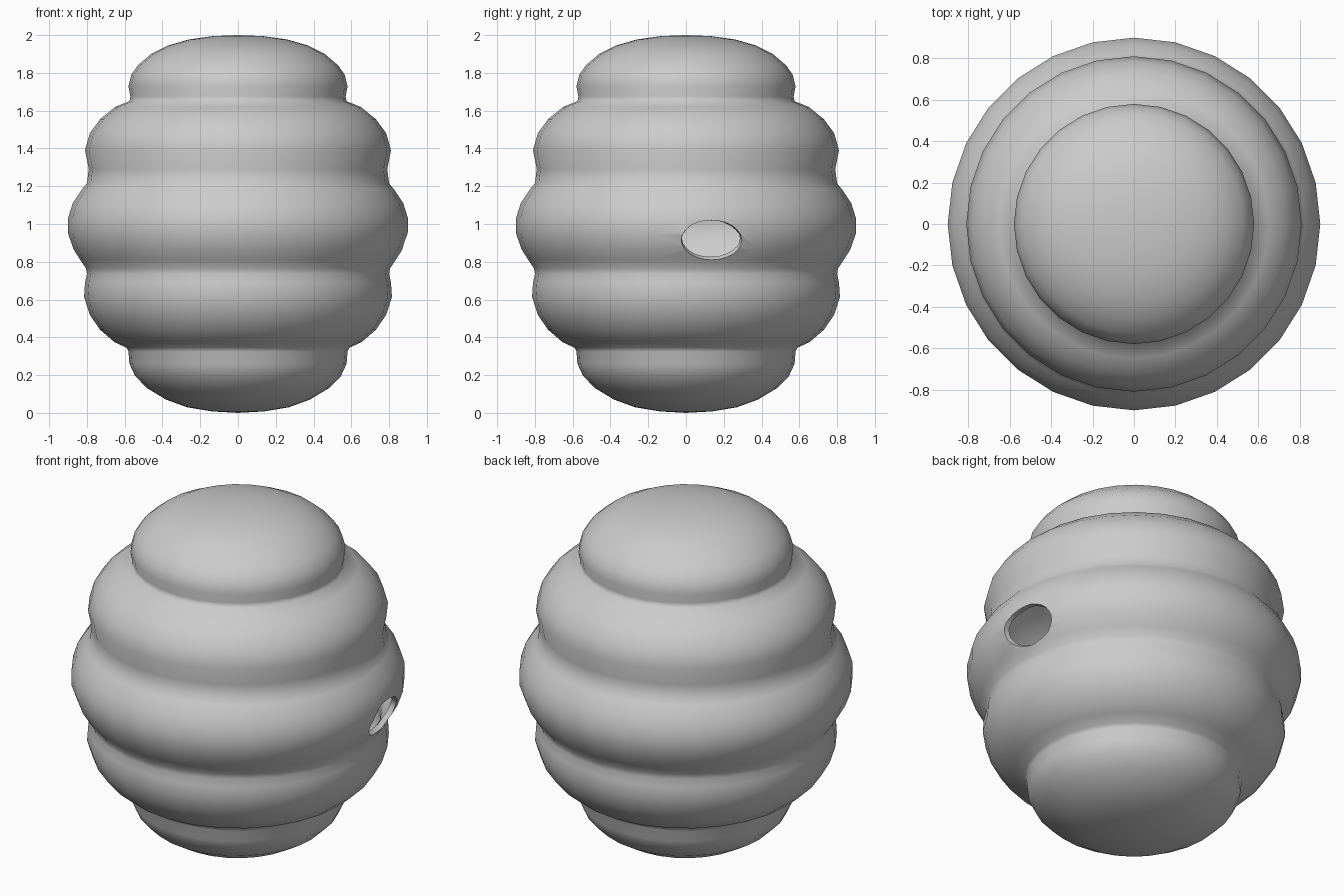
import bpy, bmesh, math

if "Cube" in bpy.data.objects:
    bpy.data.objects.remove(bpy.data.objects["Cube"])

SIDES = 28
HOLE_Y, HOLE_Z, HOLE_RY, HOLE_RZ = 0.135, 0.915, 0.16, 0.105

# Profile of the ringed hive body: (radius, height)
profile = [
    (0.14, 0.008), (0.27, 0.03), (0.38, 0.07), (0.48, 0.13), (0.545, 0.195),
    (0.575, 0.26), (0.58, 0.325), (0.59, 0.345), (0.655, 0.375), (0.73, 0.44),
    (0.785, 0.52), (0.815, 0.615), (0.81, 0.69), (0.80, 0.735), (0.805, 0.765),
    (0.835, 0.81), (0.87, 0.865), (0.90, 0.95), (0.90, 1.03), (0.875, 1.11),
    (0.825, 1.185), (0.80, 1.215), (0.79, 1.29), (0.81, 1.39), (0.785, 1.48),
    (0.73, 1.555), (0.65, 1.62), (0.575, 1.65), (0.57, 1.675), (0.58, 1.73),
    (0.565, 1.79), (0.53, 1.84), (0.46, 1.90), (0.37, 1.945), (0.26, 1.977),
    (0.13, 1.995)]

# Hive body: lathe the profile
bm = bmesh.new()
rings = [[bm.verts.new((r * math.cos(2 * math.pi * i / SIDES),
                        r * math.sin(2 * math.pi * i / SIDES), z))
          for i in range(SIDES)] for r, z in profile]
bottom, top = bm.verts.new((0, 0, 0)), bm.verts.new((0, 0, 2))
for i in range(SIDES):
    j = (i + 1) % SIDES
    for a, b in zip(rings, rings[1:]):
        bm.faces.new((a[i], a[j], b[j], b[i]))
    bm.faces.new((bottom, rings[0][j], rings[0][i]))
    bm.faces.new((top, rings[-1][i], rings[-1][j]))
bmesh.ops.recalc_face_normals(bm, faces=bm.faces)
mesh = bpy.data.meshes.new("hive_body")
bm.to_mesh(mesh)
bm.free()
hive = bpy.data.objects.new("hive_body", mesh)
bpy.context.collection.objects.link(hive)

# Entrance hole: elliptical cutter through the right wall
bpy.ops.mesh.primitive_cylinder_add(vertices=24, radius=1, depth=1,
                                    location=(1.0, HOLE_Y, HOLE_Z),
                                    rotation=(0, math.pi / 2, 0))
cutter = bpy.context.object
cutter.name = "entrance_cutter"
cutter.scale = (HOLE_RZ, HOLE_RY, 1)
cutter.hide_render = True

bpy.ops.object.select_all(action='DESELECT')
hive.select_set(True)
bpy.context.view_layer.objects.active = hive
cut = hive.modifiers.new("entrance", 'BOOLEAN')
cut.object = cutter
cut.solver = 'EXACT'
bpy.ops.object.modifier_apply(modifier=cut.name)
bpy.data.objects.remove(cutter)

# Open the pocket so the hive is hollow
bm = bmesh.new()
bm.from_mesh(hive.data)
bm.normal_update()
pocket = []
for f in bm.faces:
    c = f.calc_center_median()
    d = ((c.y - HOLE_Y) / HOLE_RY) ** 2 + ((c.z - HOLE_Z) / HOLE_RZ) ** 2
    if c.x > 0.3 and d < 1.02 and (abs(f.normal.x) < 0.05 or c.x < 0.6):
        pocket.append(f)
bmesh.ops.delete(bm, geom=pocket, context='FACES')
bm.to_mesh(hive.data)
bm.free()

# Thin wall and smooth shading
wall = hive.modifiers.new("wall", 'SOLIDIFY')
wall.thickness = 0.03
wall.offset = -1
bpy.ops.object.modifier_apply(modifier=wall.name)
bpy.ops.object.shade_smooth_by_angle(angle=math.radians(60))
